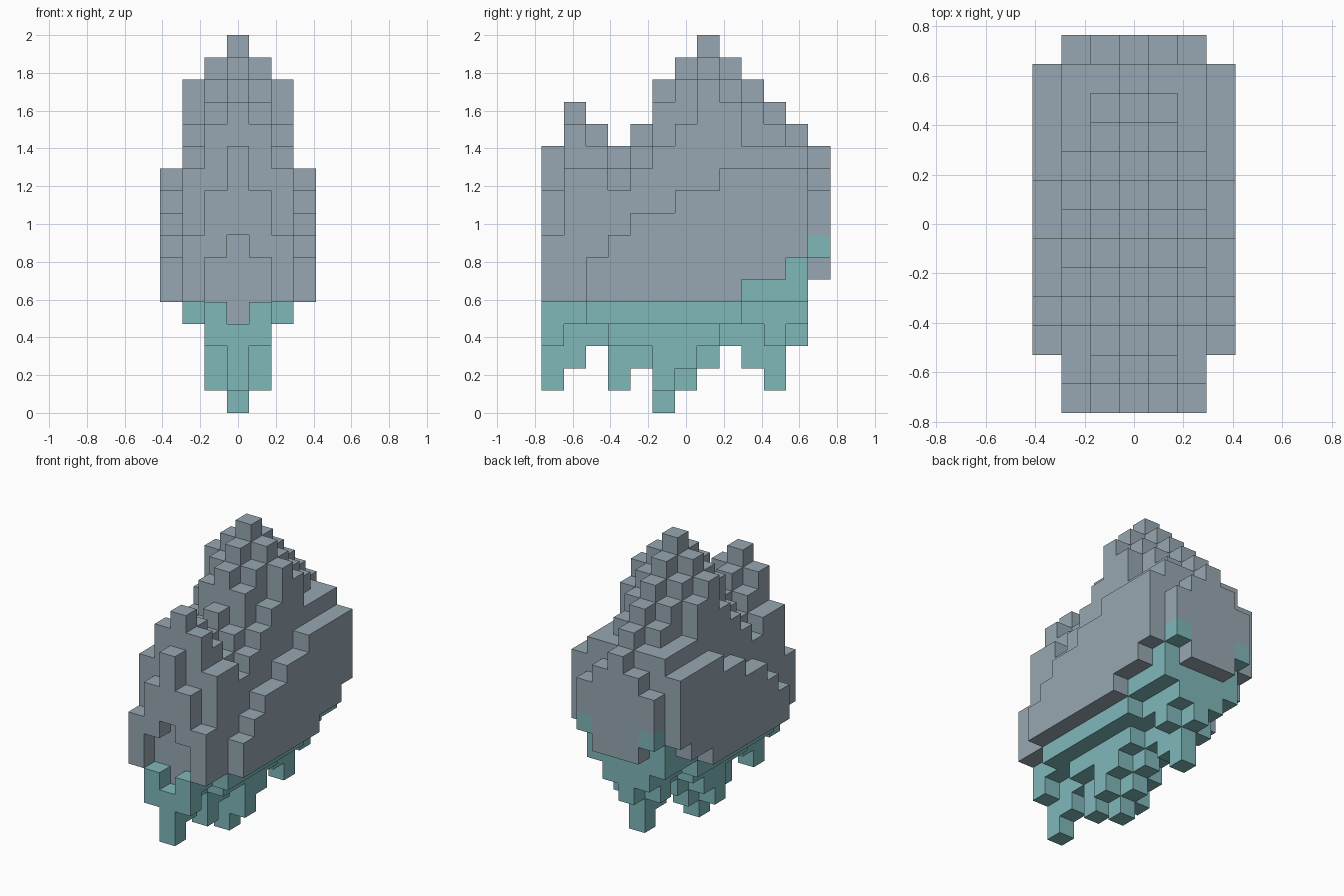
import bpy, bmesh
from mathutils import Vector

if "Cube" in bpy.data.objects:
    bpy.data.objects.remove(bpy.data.objects["Cube"], do_unlink=True)

U = 2 / 17            # block size: 17 blocks tall
NY = 13               # blocks from front to back

# Top and bottom of each column, front to back, for each distance from the centre line
TOPS = [
    [12, 14, 13, 12, 13, 15, 16, 17, 16, 15, 14, 13, 12],
    [10, 13, 12, 11, 12, 14, 15, 16, 15, 14, 13, 12, 11],
    [8, 11, 11, 10, 11, 12, 13, 15, 14, 12, 12, 12, 10],
    [0, 0, 7, 8, 9, 9, 10, 10, 11, 11, 11, 11, 0],
]
BOTTOMS = [
    [1, 2, 3, 1, 2, 0, 1, 2, 3, 2, 1, 3, 6],
    [3, 4, 4, 3, 3, 1, 2, 3, 4, 4, 3, 4, 6],
    [5, 5, 4, 4, 4, 4, 4, 4, 4, 5, 5, 5, 7],
    [0, 0, 5, 5, 5, 5, 5, 5, 5, 6, 6, 7, 0],
]


def is_mouth(a, y, z):
    """Recess cut into the front."""
    return y == 0 and ((a == 0 and 4 <= z <= 7) or (a == 1 and 5 <= z <= 6))


def is_teal(a, y, z):
    """Underside colour, climbing towards the back."""
    if (a, y, z) == (0, 1, 4):
        return False
    if y == 12:
        return a == 2 and z == 7
    limit = 7 if y == 11 else 6 if y >= 9 else 5
    return z < limit


# Mirrored block layout
blocks = {}
for x in range(-3, 4):
    a = abs(x)
    for y in range(NY):
        for z in range(BOTTOMS[a][y], TOPS[a][y]):
            if not is_mouth(a, y, z):
                blocks[x, y, z] = is_teal(a, y, z)


def make_material(name, rgb):
    mat = bpy.data.materials.new(name)
    mat.use_nodes = True
    mat.diffuse_color = (*rgb, 1)
    bsdf = next(n for n in mat.node_tree.nodes if n.type == 'BSDF_PRINCIPLED')
    bsdf.inputs["Base Color"].default_value = (*rgb, 1)
    bsdf.inputs["Roughness"].default_value = 0.8
    return mat


def build_part(name, teal, mat):
    """Skin the outer faces of all blocks of one colour."""
    bm = bmesh.new()
    for cell, colour in blocks.items():
        if colour != teal:
            continue
        centre = Vector((cell[0], cell[1] - (NY - 1) / 2, cell[2] + 0.5))
        for axis in range(3):
            for sign in (-1, 1):
                step = [0, 0, 0]
                step[axis] = sign
                if tuple(c + s for c, s in zip(cell, step)) in blocks:
                    continue
                n = Vector(step)
                u = Vector([float(i == (axis + 1) % 3) for i in range(3)])
                v = n.cross(u)
                corners = [centre + (n + u * i + v * j) / 2
                           for i, j in ((-1, -1), (1, -1), (1, 1), (-1, 1))]
                bm.faces.new([bm.verts.new(c * U) for c in corners])
    bmesh.ops.remove_doubles(bm, verts=bm.verts, dist=U * 0.01)
    # Merge flat neighbouring squares
    bmesh.ops.dissolve_limit(bm, angle_limit=0.01, verts=bm.verts, edges=bm.edges)
    mesh = bpy.data.meshes.new(name)
    bm.to_mesh(mesh)
    bm.free()
    mesh.materials.append(mat)
    obj = bpy.data.objects.new(name, mesh)
    bpy.context.collection.objects.link(obj)
    return obj


build_part("upper_body", False, make_material("slate grey", (0.31, 0.39, 0.445)))
build_part("underside", True, make_material("soft teal", (0.215, 0.48, 0.49)))
